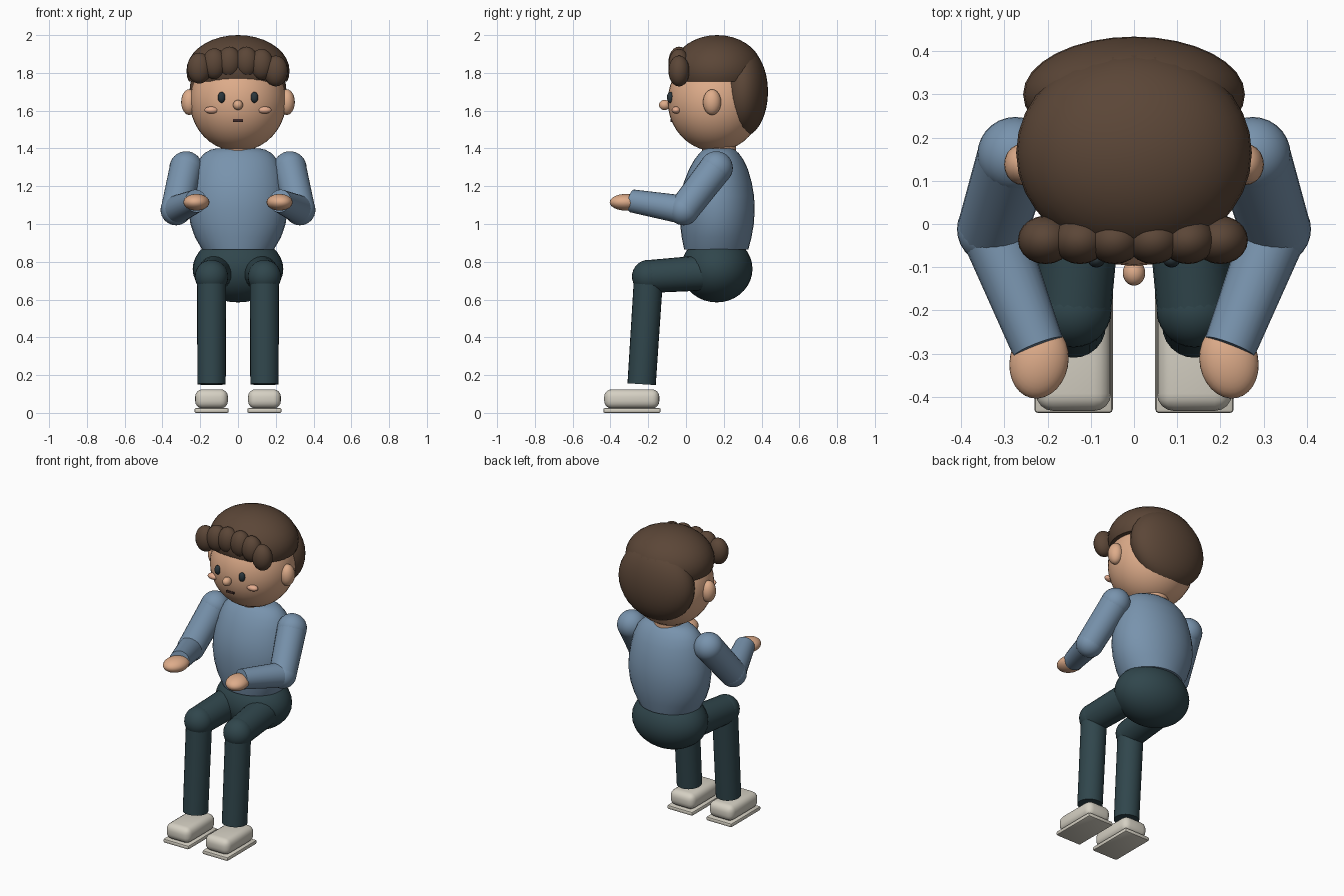
import bpy, bmesh, math
from mathutils import Vector, Matrix

if "Cube" in bpy.data.objects:
    bpy.data.objects.remove(bpy.data.objects["Cube"])


def material(name, r, g, b):
    lin = [((c / 255 + 0.055) / 1.055) ** 2.4 for c in (r, g, b)]
    m = bpy.data.materials.new(name)
    m.diffuse_color = (*lin, 1)
    m.use_nodes = True
    m.node_tree.nodes["Principled BSDF"].inputs["Base Color"].default_value = m.diffuse_color
    return m


SKIN = material("skin", 222, 172, 138)
BLUSH = material("blush", 228, 172, 142)
HAIR = material("dark brown hair", 91, 70, 55)
SHIRT = material("blue shirt", 120, 147, 173)
PANTS = material("dark teal trousers", 48, 70, 76)
SHOE = material("off white", 213, 208, 195)
EYE = material("eye dark", 42, 54, 60)
MOUTH = material("mouth dark", 62, 42, 40)


def finish(name, bm, mat, angle=40):
    bmesh.ops.recalc_face_normals(bm, faces=bm.faces[:])
    me = bpy.data.meshes.new(name)
    bm.to_mesh(me)
    bm.free()
    me.materials.append(mat)
    ob = bpy.data.objects.new(name, me)
    bpy.context.collection.objects.link(ob)
    bpy.ops.object.select_all(action='DESELECT')
    ob.select_set(True)
    bpy.context.view_layer.objects.active = ob
    bpy.ops.object.shade_smooth_by_angle(angle=math.radians(angle))
    return ob


def ellipsoid(name, c, r, mat, cut=None, keep_above=True, turn=0, seg=28):
    """Scaled sphere, optionally sliced flat at height cut."""
    bm = bmesh.new()
    bmesh.ops.create_uvsphere(bm, u_segments=seg, v_segments=seg // 2 + 2, radius=1)
    m = Matrix.Translation(c) @ Matrix.Rotation(turn, 4, 'Z') @ Matrix.Diagonal((*r, 1))
    bmesh.ops.transform(bm, matrix=m, verts=bm.verts[:])
    if cut is not None:
        res = bmesh.ops.bisect_plane(bm, geom=bm.verts[:] + bm.edges[:] + bm.faces[:],
                                     plane_co=(0, 0, cut), plane_no=(0, 0, 1),
                                     clear_inner=keep_above, clear_outer=not keep_above)
        rim = [e for e in res["geom_cut"] if isinstance(e, bmesh.types.BMEdge)]
        bmesh.ops.edgeloop_fill(bm, edges=rim)
    return finish(name, bm, mat)


def limb(name, a, b, ra, rb, mat):
    """Tapered cylinder between two joints."""
    a, b = Vector(a), Vector(b)
    d = b - a
    bm = bmesh.new()
    bmesh.ops.create_cone(bm, cap_ends=True, segments=24, radius1=ra, radius2=rb, depth=d.length)
    m = Matrix.Translation((a + b) / 2) @ d.to_track_quat('Z', 'Y').to_matrix().to_4x4()
    bmesh.ops.transform(bm, matrix=m, verts=bm.verts[:])
    return finish(name, bm, mat)


def rounded_box(name, c, size, bevel, mat, seg=4):
    bm = bmesh.new()
    bmesh.ops.create_cube(bm, size=1)
    bmesh.ops.transform(bm, matrix=Matrix.Translation(c) @ Matrix.Diagonal((*size, 1)), verts=bm.verts[:])
    if bevel:
        bmesh.ops.bevel(bm, geom=bm.edges[:], offset=bevel, segments=seg, profile=0.5, affect='EDGES')
    return finish(name, bm, mat)


def stacked_rings(name, rings, mat, seg=32):
    """Skin a stack of ellipses: (z, centre y, half width, half depth)."""
    bm = bmesh.new()
    loops = []
    for z, yc, rx, ry in rings:
        loops.append([bm.verts.new((rx * math.cos(t), yc + ry * math.sin(t), z))
                      for t in (2 * math.pi * i / seg for i in range(seg))])
    for lo, hi in zip(loops, loops[1:]):
        for i in range(seg):
            j = (i + 1) % seg
            bm.faces.new((lo[i], lo[j], hi[j], hi[i]))
    bm.faces.new(loops[0])
    bm.faces.new(loops[-1])
    return finish(name, bm, mat, 50)


# Torso and pelvis
stacked_rings("sweater", [
    (0.865, 0.16, 0.190, 0.170), (0.93, 0.162, 0.228, 0.185), (1.00, 0.164, 0.252, 0.195),
    (1.08, 0.165, 0.264, 0.199), (1.15, 0.166, 0.260, 0.194), (1.22, 0.168, 0.248, 0.180),
    (1.29, 0.172, 0.230, 0.156), (1.34, 0.174, 0.208, 0.130), (1.375, 0.175, 0.178, 0.104),
    (1.393, 0.175, 0.145, 0.085), (1.40, 0.175, 0.115, 0.070)], SHIRT)
ellipsoid("pelvis", (0, 0.162, 0.762), (0.24, 0.19, 0.177), PANTS, cut=0.87, keep_above=False, seg=32)

# Head and face
ellipsoid("head", (0, 0.155, 1.65), (0.255, 0.252, 0.265), SKIN, seg=36)
limb("neck", (0, 0.175, 1.36), (0, 0.175, 1.45), 0.09, 0.09, SKIN)
ellipsoid("nose", (0, -0.113, 1.63), (0.026, 0.03, 0.027), SKIN, seg=20)
rounded_box("mouth", (0, -0.078, 1.548), (0.054, 0.009, 0.014), 0, MOUTH)

# Hair: cap, back mass and a row of curls
ellipsoid("hair_cap", (0, 0.165, 1.81), (0.273, 0.24, 0.19), HAIR, cut=1.755, seg=32)
ellipsoid("hair_back", (0, 0.30, 1.70), (0.257, 0.134, 0.238), HAIR, seg=32)
curls = [(-0.205, 1.825), (-0.125, 1.848), (-0.045, 1.857), (0.045, 1.857), (0.125, 1.845), (0.2, 1.81)]
for i, (x, z) in enumerate(curls):
    ellipsoid(f"curl_{i + 1}", (x, -0.037, z), (0.064, 0.056, 0.082), HAIR, seg=20)

# Paired parts
for side, s in (("left", 1), ("right", -1)):
    ellipsoid(f"{side}_ear", (s * 0.258, 0.138, 1.645), (0.043, 0.048, 0.068), SKIN, seg=20)
    ellipsoid(f"{side}_eye", (s * 0.087, -0.083, 1.67), (0.02, 0.018, 0.029), EYE, seg=16)
    ellipsoid(f"{side}_cheek", (s * 0.14, -0.052, 1.603), (0.038, 0.024, 0.019), BLUSH, seg=16)

    # Arm
    shoulder = (s * 0.275, 0.16, 1.297)
    elbow = (s * 0.328, -0.012, 1.075)
    wrist = (s * 0.222, -0.285, 1.122)
    ellipsoid(f"{side}_shoulder", shoulder, (0.088,) * 3, SHIRT)
    limb(f"{side}_upper_arm", shoulder, elbow, 0.087, 0.081, SHIRT)
    ellipsoid(f"{side}_elbow", elbow, (0.082,) * 3, SHIRT)
    limb(f"{side}_forearm", elbow, wrist, 0.076, 0.061, SHIRT)
    ellipsoid(f"{side}_hand", (s * 0.22, -0.318, 1.115), (0.068, 0.087, 0.044), SKIN, turn=s * 0.2)

    # Leg
    hip = (s * 0.115, 0.15, 0.745)
    knee = (s * 0.14, -0.198, 0.722)
    ankle = (s * 0.14, -0.235, 0.152)
    ellipsoid(f"{side}_hip", hip, (0.095,) * 3, PANTS)
    limb(f"{side}_thigh", hip, knee, 0.095, 0.087, PANTS)
    ellipsoid(f"{side}_knee", knee, (0.088,) * 3, PANTS)
    limb(f"{side}_shin", knee, ankle, 0.077, 0.075, PANTS)

    # Shoe
    rounded_box(f"{side}_shoe", (s * 0.14, -0.287, 0.074), (0.174, 0.292, 0.102), 0.04, SHOE)
    rounded_box(f"{side}_sole", (s * 0.14, -0.286, 0.013), (0.182, 0.304, 0.026), 0.009, SHOE, seg=2)
